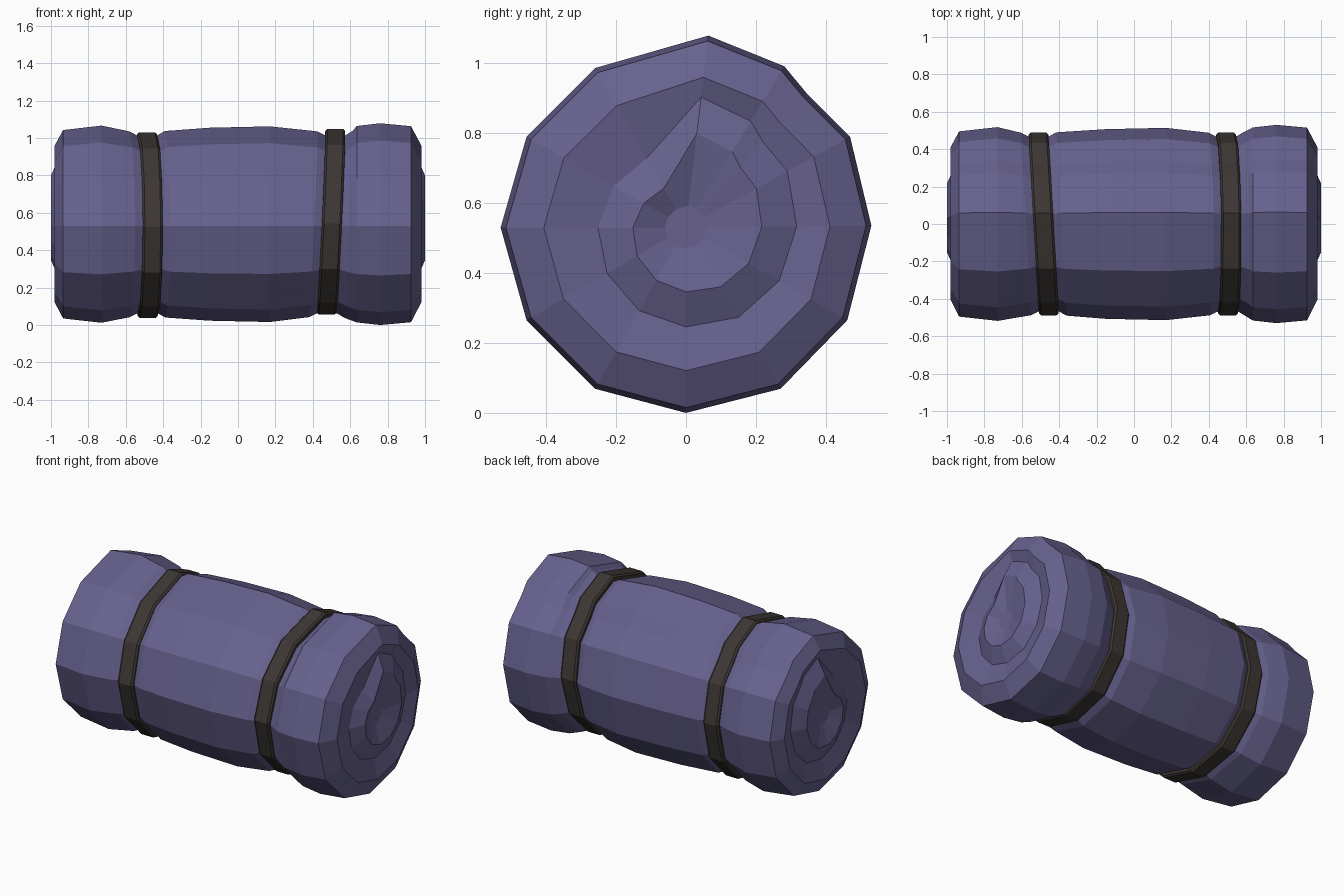
import bpy, bmesh

if "Cube" in bpy.data.objects:
    bpy.data.objects.remove(bpy.data.objects["Cube"])

def material(name, rgb):
    m = bpy.data.materials.new(name)
    m.diffuse_color = (*rgb, 1)
    m.use_nodes = True
    m.node_tree.nodes["Principled BSDF"].inputs["Base Color"].default_value = m.diffuse_color
    return m

cloth = material("purple cloth", (0.135, 0.12, 0.27))
leather = material("dark leather", (0.046, 0.038, 0.034))

# Roll outline in (y, z), clockwise from the flap edge, unit radius
OUTLINE = [(.12, 1.035), (.53, .87), (.65, .725), (.885, .49), (1, .01),
           (.87, -.5), (.51, -.87), (0, -1), (-.49, -.87), (-.86, -.5),
           (-1, 0), (-.86, .49), (-.49, .86)]
N = len(OUTLINE)

# Straps: centre x, centre z, slant along y, slant along z
STRAPS = {"left_strap": (-.483, .525, -.055, 0), "right_strap": (.497, .543, -.01, .045)}

def ring(bm, x, r, zc=.53, sy=0, sz=0, shrink=0):
    """One loop; sy, sz slant it, shrink winds the radius inward as a spiral."""
    vs = []
    for k, (py, pz) in enumerate(OUTLINE):
        q = r - shrink * k / (N - 1)
        vs.append(bm.verts.new((x + (sy * py + sz * pz) * 0.5, py * q - 0, zc + pz * q)))
    return vs

def bridge(bm, loops, closed=False):
    pairs = list(zip(loops, loops[1:]))
    if closed:
        pairs.append((loops[-1], loops[0]))
    for a, b in pairs:
        for i in range(N):
            j = (i + 1) % N
            bm.faces.new((a[i], a[j], b[j], b[i]))

def finish(bm, name, mat):
    bmesh.ops.recalc_face_normals(bm, faces=bm.faces)
    me = bpy.data.meshes.new(name)
    bm.to_mesh(me)
    bm.free()
    me.materials.append(mat)
    ob = bpy.data.objects.new(name, me)
    bpy.context.collection.objects.link(ob)

# Wound end: outer ridge, trough, inner ridge, sunken core (x, radius, shrink)
END = [(.965, .06, 0), (1.0, .26, .13), (.955, .36, .13), (.98, .415, .01)]

# Bedroll body with pinched grooves under the straps
bm = bmesh.new()
loops = [ring(bm, -x, r, shrink=s) for x, r, s in END]
loops += [ring(bm, -.935, .495), ring(bm, -.73, .518)]

def groove(strap, r_left, r_right):
    x, zc, sy, sz = STRAPS[strap]
    for dx, r in ((-.095, r_left), (-.055, .468), (.055, .468), (.095, r_right)):
        loops.append(ring(bm, x + dx, r, .53, sy, sz))

groove("left_strap", .488, .49)
loops += [ring(bm, -.15, .507), ring(bm, .17, .514)]
groove("right_strap", .488, .492)
loops += [ring(bm, .635, .516), ring(bm, .76, .53), ring(bm, .925, .515)]
loops += [ring(bm, x, r, shrink=s) for x, r, s in reversed(END)]
bridge(bm, loops)
bm.faces.new(loops[0])
bm.faces.new(loops[-1])
finish(bm, "bedroll", cloth)

# Leather straps with slightly bevelled edges
for name, (x, zc, sy, sz) in STRAPS.items():
    bm = bmesh.new()
    section = [(-.053, .455), (-.053, .478), (-.042, .488),
               (.042, .488), (.053, .478), (.053, .455)]
    bridge(bm, [ring(bm, x + dx, r, zc, sy, sz) for dx, r in section], closed=True)
    finish(bm, name, leather)
